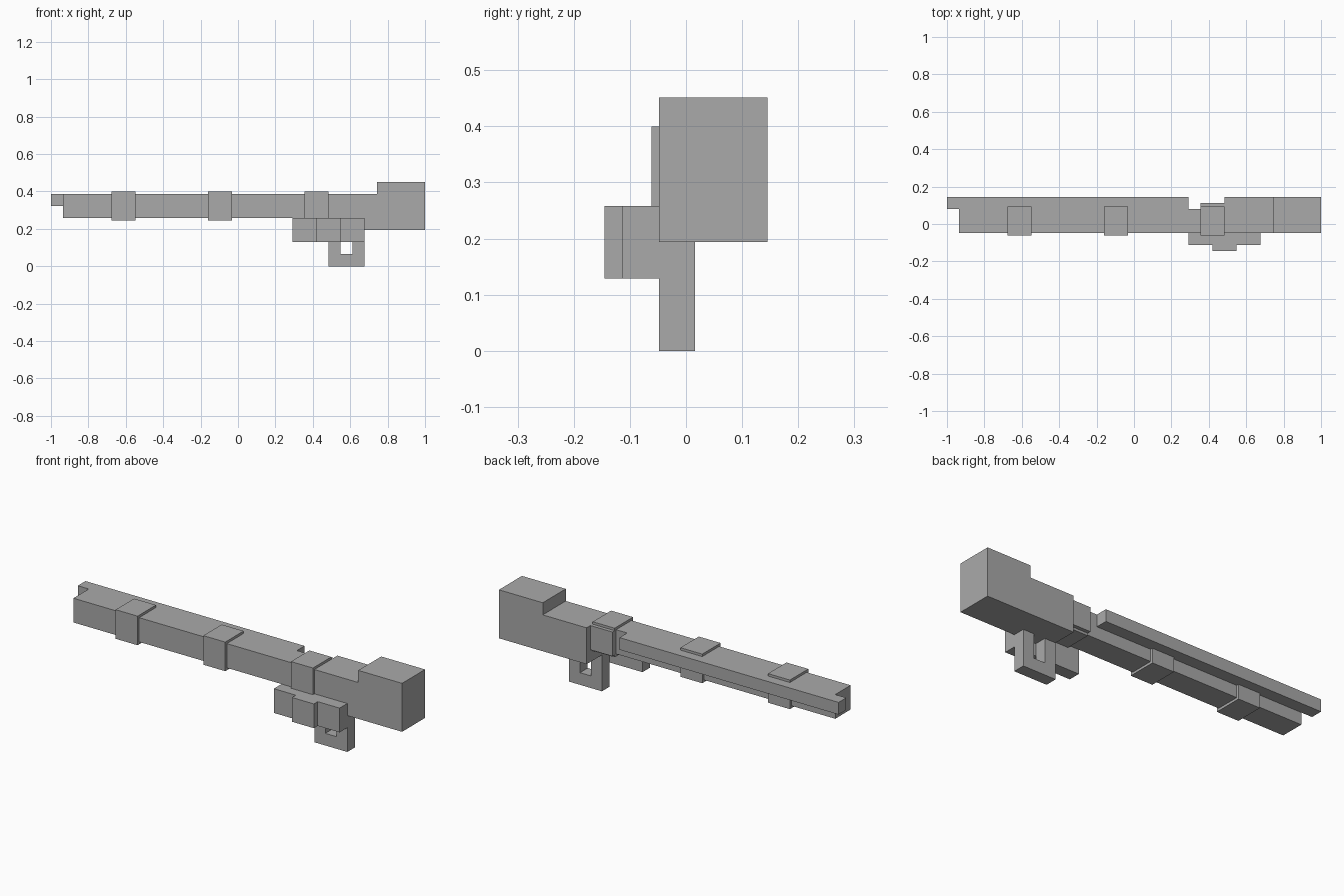
import bpy
import bmesh

cube = bpy.data.objects.get("Cube")
if cube:
    bpy.data.objects.remove(cube, do_unlink=True)

U = 2 / 31        # block unit: the model is 31 units long
P = 0.2 * U       # how far the bands stand proud

grey = bpy.data.materials.new("plain grey")
grey.use_nodes = True
colour = (0.4, 0.4, 0.4, 1)
grey.diffuse_color = colour
grey.node_tree.nodes["Principled BSDF"].inputs["Base Color"].default_value = colour


def X(u):
    return u * U - 1


def Y(u):
    return (u - 2.25) * U


def slab(name, outline, y0, y1, proud=0):
    """Extrude an x-z outline (in units) from y0 to y1."""
    bm = bmesh.new()
    verts = [bm.verts.new((X(x), Y(y0) - proud, z * U)) for x, z in outline]
    face = bm.faces.new(verts)
    out = bmesh.ops.extrude_face_region(bm, geom=[face])
    moved = [g for g in out["geom"] if isinstance(g, bmesh.types.BMVert)]
    bmesh.ops.translate(bm, verts=moved, vec=(0, (y1 - y0) * U + 2 * proud, 0))
    bmesh.ops.recalc_face_normals(bm, faces=bm.faces)
    mesh = bpy.data.meshes.new(name)
    bm.to_mesh(mesh)
    bm.free()
    mesh.materials.append(grey)
    obj = bpy.data.objects.new(name, mesh)
    bpy.context.collection.objects.link(obj)
    return obj


def box(name, x0, x1, y0, y1, z0, z1, proud=0):
    z0, z1 = z0 - proud / U, z1 + proud / U
    return slab(name, [(x0, z0), (x1, z0), (x1, z1), (x0, z1)], y0, y1, proud)


# Long body and the rail along its back edge
box("fore_stock", 1, 23, 1.5, 3.5, 4, 6)
box("barrel_rail", 0, 20, 3.5, 4.5, 5, 6)

# Stepped butt
slab("butt", [(23, 3), (31, 3), (31, 7), (27, 7), (27, 6), (23, 6)], 1.5, 4.5)

# Bands wrapped around the body
for i, x in enumerate((5, 13, 21)):
    box(f"band_{i + 1}", x, x + 2, 1.5, 3.5, 4, 6, P)

# Breech block behind the last band
box("breech_block", 21, 23, 3.5, 4, 4, 6)

# Side magazine with a raised middle
box("side_magazine", 20, 26, 0.5, 1.5, 2, 4)
box("magazine_middle", 22, 24, 0, 0.5, 2, 4)

# Open guard under the butt
slab("trigger_guard", [(23, 0), (26, 0), (26, 3), (25, 3),
                       (25, 1), (24, 1), (24, 3), (23, 3)], 1.5, 2.5)
